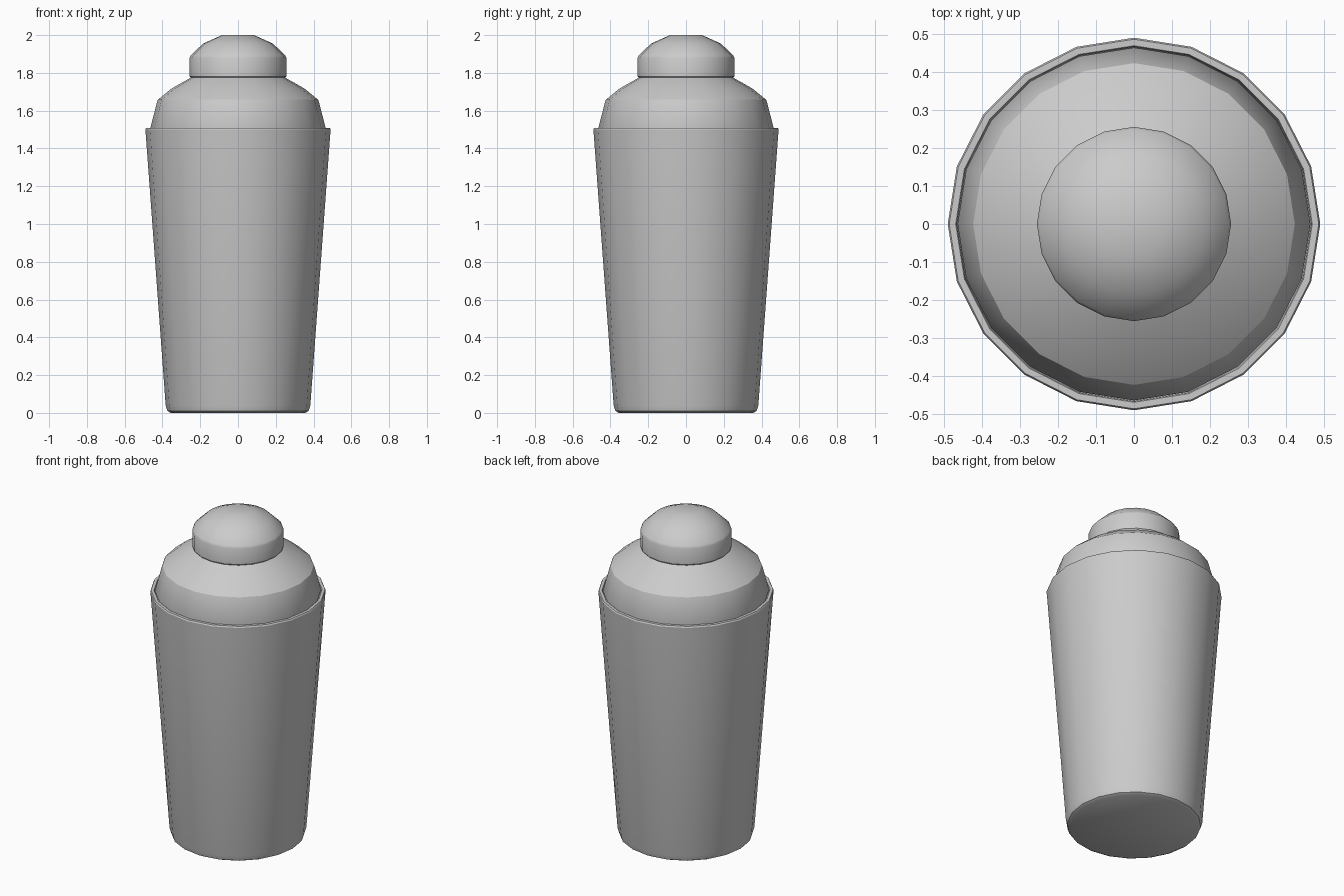
import bpy, bmesh
from math import cos, sin, pi, radians

if "Cube" in bpy.data.objects:
    bpy.data.objects.remove(bpy.data.objects["Cube"])

SIDES = 20


def lathe(name, profile, smooth_angle=30):
    """Revolve (radius, z) points around z; the ends are closed with flat faces."""
    bm = bmesh.new()
    rings = [[bm.verts.new((r * cos(2 * pi * i / SIDES), r * sin(2 * pi * i / SIDES), z))
              for i in range(SIDES)] for r, z in profile]
    for low, high in zip(rings, rings[1:]):
        for i in range(SIDES):
            j = (i + 1) % SIDES
            bm.faces.new((low[i], low[j], high[j], high[i]))
    bm.faces.new(rings[0][::-1])
    bm.faces.new(rings[-1])
    bmesh.ops.recalc_face_normals(bm, faces=bm.faces)
    mesh = bpy.data.meshes.new(name)
    bm.to_mesh(mesh)
    bm.free()
    obj = bpy.data.objects.new(name, mesh)
    bpy.context.collection.objects.link(obj)
    bpy.ops.object.select_all(action='DESELECT')
    obj.select_set(True)
    bpy.context.view_layer.objects.active = obj
    bpy.ops.object.shade_smooth_by_angle(angle=radians(smooth_angle))
    return obj


# Tapered cup with a rounded foot, a flat rim and a shallow seat for the lid
lathe("cup", [(0.355, 0), (0.374, 0.01), (0.383, 0.04), (0.488, 1.47), (0.491, 1.50),
              (0.487, 1.508), (0.47, 1.508), (0.467, 1.50), (0.464, 1.46)])

# Domed shoulder lid, dropping slightly into the cup
lathe("shoulder_lid", [(0.455, 1.465), (0.465, 1.505), (0.43, 1.64), (0.424, 1.658),
                       (0.352, 1.717), (0.25, 1.775), (0.245, 1.79)])

# Small top cap
lathe("top_cap", [(0.25, 1.775), (0.256, 1.782), (0.256, 1.88), (0.25, 1.893),
                  (0.185, 1.955), (0.085, 2.0)])
